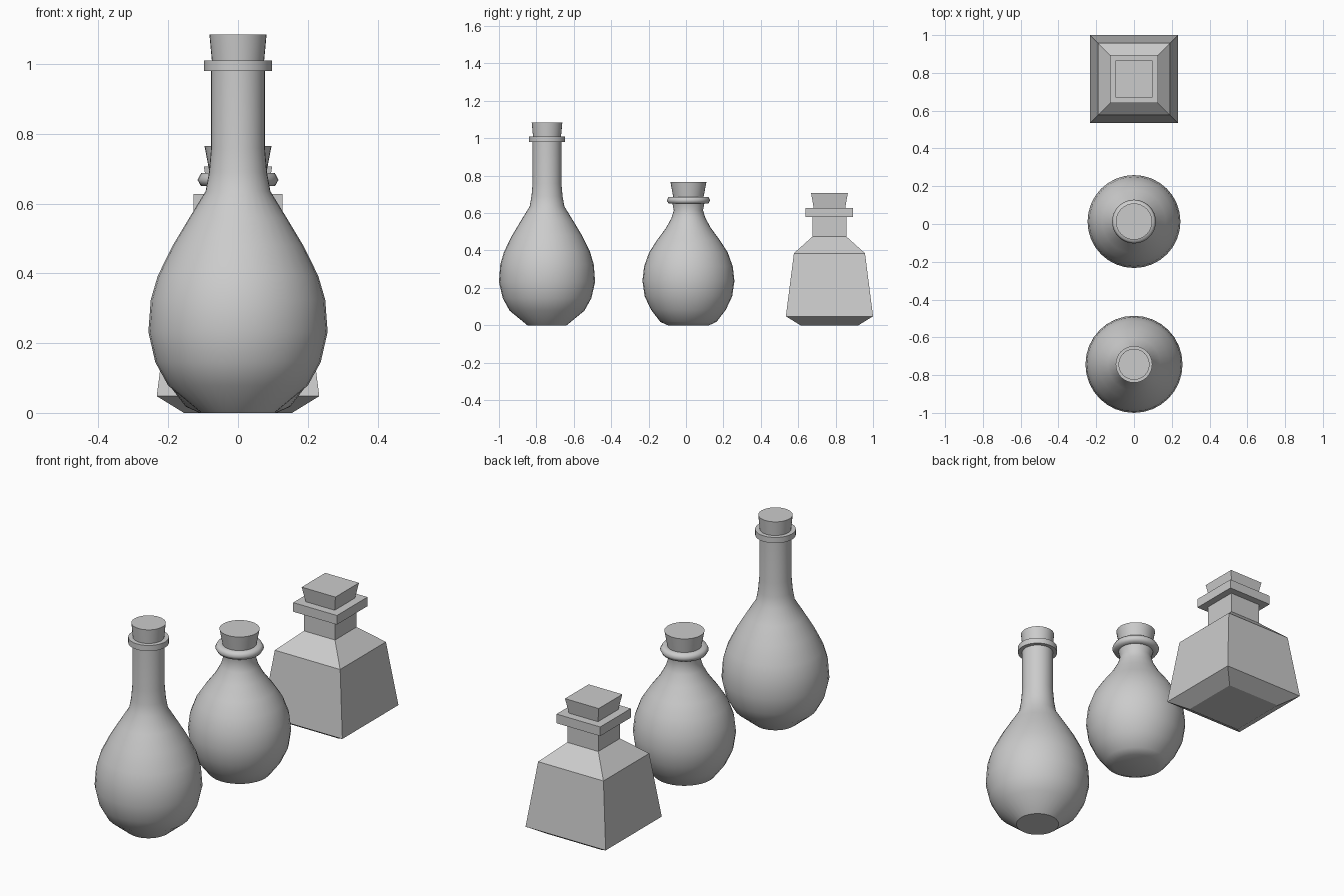
import bpy, bmesh, math

if "Cube" in bpy.data.objects:
    bpy.data.objects.remove(bpy.data.objects["Cube"])


def lathe(name, y, profile, sides, angle=35, cap_top=False, cap_bottom=True):
    """Stack rings of (radius, z); four sides gives a square section of half-width radius."""
    square = sides == 4
    k = math.sqrt(2) if square else 1.0
    off = math.pi / 4 if square else 0.0
    bm = bmesh.new()
    rings = []
    for r, z in profile:
        rings.append([bm.verts.new((r * k * math.cos(off + 2 * math.pi * i / sides),
                                    r * k * math.sin(off + 2 * math.pi * i / sides), z))
                      for i in range(sides)])
    for a, b in zip(rings, rings[1:]):
        for i in range(sides):
            j = (i + 1) % sides
            bm.faces.new((a[i], a[j], b[j], b[i]))
    if cap_bottom:
        bm.faces.new(rings[0][::-1])
    if cap_top:
        bm.faces.new(rings[-1])
    mesh = bpy.data.meshes.new(name)
    bm.to_mesh(mesh)
    bm.free()
    ob = bpy.data.objects.new(name, mesh)
    ob.location.y = y
    bpy.context.collection.objects.link(ob)
    if not square:
        bpy.ops.object.select_all(action='DESELECT')
        ob.select_set(True)
        bpy.context.view_layer.objects.active = ob
        bpy.ops.object.shade_smooth_by_angle(angle=math.radians(angle))
    return ob


SIDES = 32

# Tall long-necked bottle with a flat collar
Y_TALL = -0.743
lathe("tall_bottle", Y_TALL, [
    (0.105, 0), (0.2, 0.078), (0.237, 0.145), (0.257, 0.232), (0.25, 0.325),
    (0.23, 0.393), (0.187, 0.48), (0.139, 0.56), (0.093, 0.635), (0.083, 0.69),
    (0.077, 0.76), (0.077, 0.98), (0.097, 0.98), (0.097, 1.01), (0.074, 1.01)], SIDES)
lathe("tall_cork", Y_TALL, [(0.074, 1.0), (0.082, 1.085)], SIDES, cap_top=True)

# Round bottle with a bevelled ring at the mouth
Y_ROUND = 0.013
lathe("round_bottle", Y_ROUND, [
    (0.11, 0), (0.15, 0.018), (0.2, 0.083), (0.234, 0.155), (0.246, 0.237),
    (0.237, 0.315), (0.21, 0.39), (0.168, 0.455), (0.12, 0.52), (0.09, 0.575),
    (0.078, 0.615), (0.085, 0.65)], SIDES, angle=40)
lathe("round_lip", Y_ROUND, [
    (0.08, 0.65), (0.106, 0.65), (0.116, 0.668), (0.106, 0.687), (0.08, 0.687)],
    SIDES, angle=65, cap_bottom=False)
lathe("round_cork", Y_ROUND, [(0.08, 0.68), (0.096, 0.765)], SIDES, cap_top=True)

# Square bottle with tapered sides and a square collar
Y_SQUARE = 0.767
lathe("square_bottle", Y_SQUARE, [
    (0.155, 0), (0.233, 0.048), (0.19, 0.385), (0.09, 0.475), (0.09, 0.58),
    (0.127, 0.58), (0.127, 0.628), (0.083, 0.628)], 4)
lathe("square_cork", Y_SQUARE, [(0.083, 0.62), (0.098, 0.706)], 4, cap_top=True)
